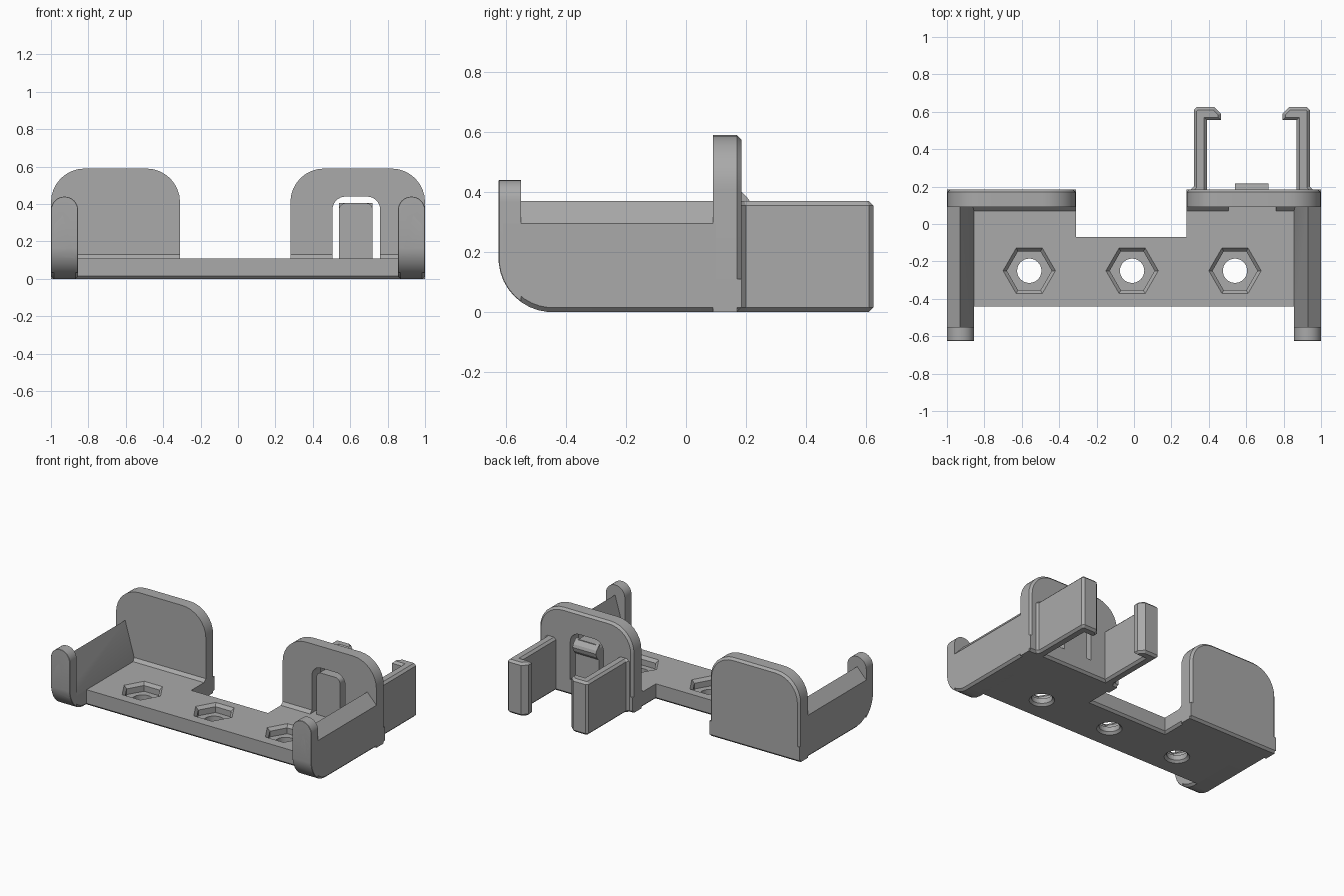
import bpy, bmesh
from math import sin, cos, pi
from mathutils import Vector

cube = bpy.data.objects.get("Cube")
if cube:
    bpy.data.objects.remove(cube)

grey = bpy.data.materials.new("plain grey")
grey.use_nodes = True
COLOUR = (0.4, 0.4, 0.4, 1)
grey.diffuse_color = COLOUR
grey.node_tree.nodes["Principled BSDF"].inputs["Base Color"].default_value = COLOUR

CHAMFER = 0.015
FLOOR = 0.11
BACK = 0.185
WALL_FRONT = 0.09
FRONT = -0.625
HEEL = 0.18


def arc(cx, cz, r, start, end, steps=8):
    """Points of an arc, angles in quarter turns."""
    angles = [(start + (end - start) * i / steps) * pi / 2 for i in range(steps + 1)]
    return [(cx + r * cos(a), cz + r * sin(a)) for a in angles]


def arch(x0, x1, z0, z1, r):
    """Upright outline with two rounded top corners."""
    return ([(x0, z0), (x1, z0)] + arc(x1 - r, z1 - r, r, 0, 1)
            + arc(x0 + r, z1 - r, r, 1, 2))


def prism(name, pts, axis, a, b, pick=None, heel=False):
    """Extrude an outline along an axis, optionally round the heel and chamfer edges."""
    place = {"x": lambda u, v, w: (w, u, v),
             "y": lambda u, v, w: (u, w, v),
             "z": lambda u, v, w: (u, v, w)}[axis]
    bm = bmesh.new()
    face = bm.faces.new([bm.verts.new(place(u, v, a)) for u, v in pts])
    ext = bmesh.ops.extrude_face_region(bm, geom=[face])
    moved = [g for g in ext["geom"] if isinstance(g, bmesh.types.BMVert)]
    bmesh.ops.translate(bm, verts=moved, vec=place(0, 0, b - a))
    bmesh.ops.remove_doubles(bm, verts=bm.verts, dist=0.0001)
    bmesh.ops.recalc_face_normals(bm, faces=bm.faces)
    if heel:
        centre = Vector((0, FRONT + HEEL, HEEL))
        for i in range(1, 9):
            t = i / 9 * pi / 2
            n = Vector((0, -cos(t), -sin(t)))
            cut = bmesh.ops.bisect_plane(
                bm, geom=bm.verts[:] + bm.edges[:] + bm.faces[:],
                plane_co=centre + n * HEEL, plane_no=n, clear_outer=True)
            edges = [g for g in cut["geom_cut"] if isinstance(g, bmesh.types.BMEdge)]
            if edges:
                bmesh.ops.contextual_create(bm, geom=edges)
        bmesh.ops.recalc_face_normals(bm, faces=bm.faces)
    if pick:
        bm.normal_update()
        chosen = [e for e in bm.edges if len(e.link_faces) == 2 and pick(e)]
        bmesh.ops.bevel(bm, geom=chosen, offset=CHAMFER, segments=1,
                        affect="EDGES", clamp_overlap=True)
        bmesh.ops.recalc_face_normals(bm, faces=bm.faces)
    mesh = bpy.data.meshes.new(name)
    bm.to_mesh(mesh)
    bm.free()
    mesh.materials.append(grey)
    obj = bpy.data.objects.new(name, mesh)
    bpy.context.collection.objects.link(obj)
    return obj


def carve(obj, cutters):
    """Subtract the cutters, then discard them."""
    for c in cutters:
        c.hide_render = True
        mod = obj.modifiers.new("cut", "BOOLEAN")
        mod.operation = "DIFFERENCE"
        mod.solver = "EXACT"
        mod.object = c
    bpy.context.view_layer.update()
    graph = bpy.context.evaluated_depsgraph_get()
    mesh = bpy.data.meshes.new_from_object(obj.evaluated_get(graph))
    obj.modifiers.clear()
    obj.data = mesh
    mesh.materials.clear()
    mesh.materials.append(grey)
    for c in cutters:
        bpy.data.objects.remove(c)


def cone(x, y, sides, r0, r1, z0, z1):
    bpy.ops.mesh.primitive_cone_add(
        vertices=sides, radius1=r0, radius2=r1, depth=z1 - z0,
        location=(x, y, (z0 + z1) / 2), rotation=(0, 0, pi / 2))
    return bpy.context.object


# Edge rules for the chamfers
def on_bottom(e):
    return all(v.co.z < 0.001 for v in e.verts)


def on_back(e):
    return all(v.co.y > BACK - 0.001 for v in e.verts)


def on_ends(e):
    return abs(e.verts[0].co.z - e.verts[1].co.z) < 0.001


def under(f):
    return f.normal.y < -0.01 or f.normal.z < -0.99


def around_front(e):
    f, g = e.link_faces
    return under(f) != under(g) and all(h.normal.y < 0.9 for h in (f, g))


parts = []

# Base plate with a notch at the back
half = [(1, -0.44), (1, BACK), (0.28, BACK), (0.28, -0.07)]
plate = prism("base_plate", half + [(-0.31, -0.07), (-0.31, BACK), (-1, BACK), (-1, -0.44)],
              "z", 0, FLOOR, on_bottom)
parts.append(plate)

# Hexagonal nut pockets with screw holes
cutters = []
for x in (-0.56, -0.01, 0.54):
    cutters += [cone(x, -0.25, 6, 0.12, 0.12, 0.05, 0.2),
                cone(x, -0.25, 6, 0.11, 0.16, 0.08, 0.13),
                cone(x, -0.25, 32, 0.065, 0.065, -0.1, 0.1),
                cone(x, -0.25, 32, 0.1, 0.06, -0.02, 0.02)]
carve(plate, cutters)

# Ridged side arms and round-topped front hooks
for side, s in (("left", 1), ("right", -1)):
    ridge = [(0.855, 0), (1, 0), (1, 0.295), (0.93, 0.37), (0.855, FLOOR)]
    parts.append(prism(side + "_arm", [(s * x, z) for x, z in ridge], "y",
                       FRONT, WALL_FRONT + 0.01, around_front, heel=True))
    hook = arch(0.855, 1, 0, 0.44, 0.0724)
    parts.append(prism(side + "_front_hook", [(s * x, z) for x, z in hook], "y",
                       FRONT, -0.55, around_front, heel=True))

# Back walls
parts.append(prism("right_back_wall", arch(-1, -0.31, 0, 0.59, 0.18), "y",
                   WALL_FRONT, BACK, on_back))
left_wall = prism("left_back_wall", arch(0.28, 1, 0, 0.59, 0.18), "y",
                  WALL_FRONT, BACK, on_back)
parts.append(left_wall)

# Slot that frees the spring tongue
outer = arch(0.505, 0.76, FLOOR, 0.44, 0.07)
inner = arch(0.54, 0.72, FLOOR, 0.405, 0.035)
slot = outer[1:] + [outer[0]] + [inner[0]] + inner[:1:-1] + [inner[1]]
carve(left_wall, [prism("slot_cutter", slot, "y", 0, 0.3)])

# Latch bump on the tongue
bump = [(0.17, 0.405), (0.187, 0.4), (0.21, 0.375), (0.217, 0.355),
        (0.21, 0.33), (0.187, 0.305), (0.17, 0.3)]
parts.append(prism("latch_bump", bump, "x", 0.54, 0.72))

# Chamfer strips between floor and walls
corner = [(WALL_FRONT, FLOOR), (0.07, FLOOR), (WALL_FRONT, 0.13)]
for i, (x0, x1) in enumerate([(-0.87, -0.31), (0.28, 0.505), (0.76, 0.87)]):
    parts.append(prism("floor_strip_%d" % (i + 1), corner, "x", x0, x1))

# Rear clips, mirrored about the tongue
clip = [(0.305, 0.15), (0.305, BACK), (0.32, 0.2), (0.32, 0.61), (0.335, 0.625),
        (0.43, 0.625), (0.465, 0.59), (0.465, 0.555), (0.39, 0.555), (0.39, 0.15)]
parts.append(prism("inner_rear_clip", clip, "z", 0, 0.37, on_ends))
parts.append(prism("outer_rear_clip", [(1.26 - x, y) for x, y in clip],
                   "z", 0, 0.37, on_ends))

# Smooth the curves, keep the edges sharp
bpy.ops.object.select_all(action="DESELECT")
for p in parts:
    p.select_set(True)
bpy.context.view_layer.objects.active = plate
bpy.ops.object.shade_smooth_by_angle(angle=pi / 9)
